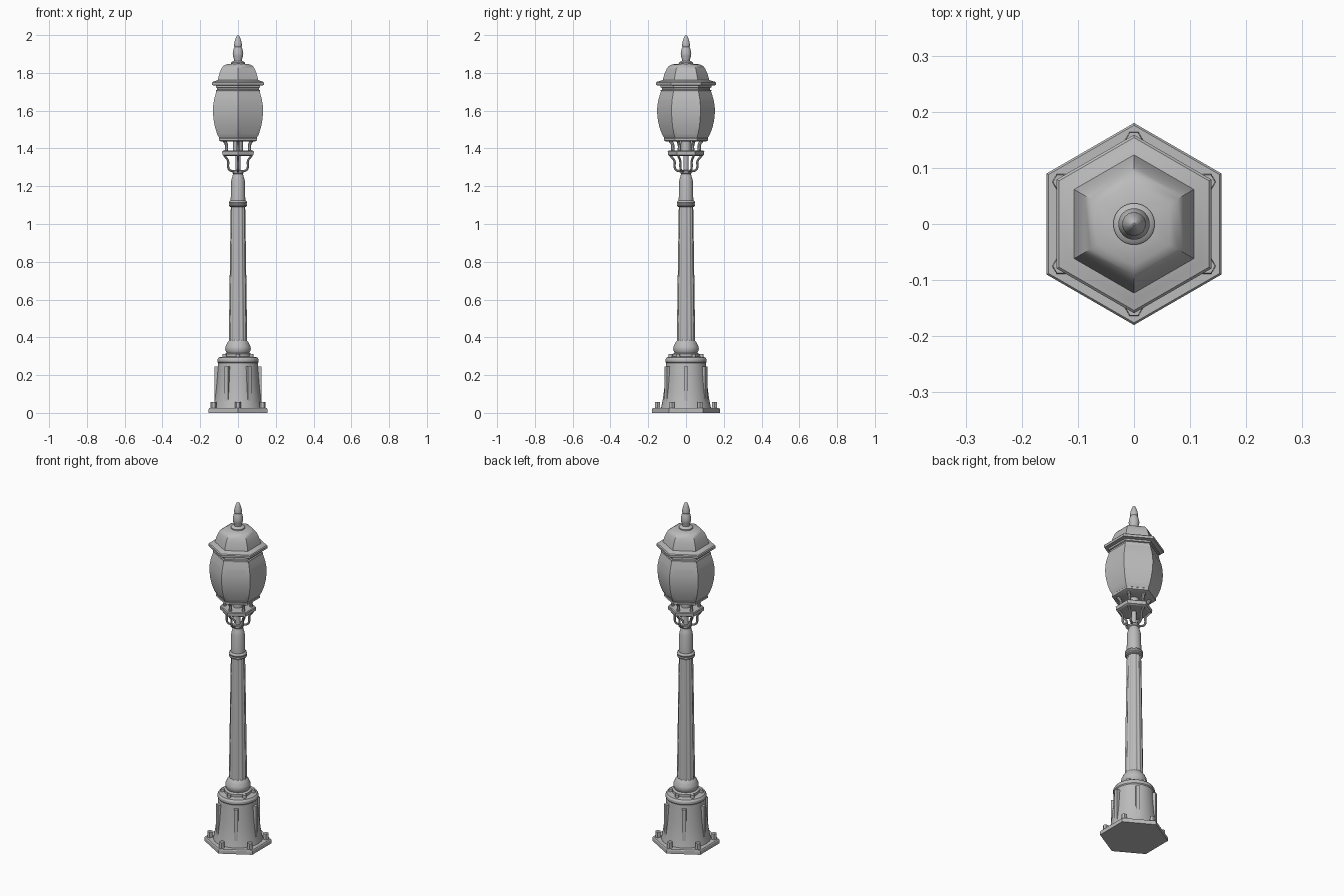
import bpy, bmesh, math
from mathutils import Vector, Matrix

cube = bpy.data.objects.get("Cube")
if cube:
    bpy.data.objects.remove(cube, do_unlink=True)

grey = bpy.data.materials.new("cast_metal_grey")
grey.use_nodes = True
COLOR = (0.5, 0.5, 0.5, 1)
grey.diffuse_color = COLOR
grey.node_tree.nodes["Principled BSDF"].inputs["Base Color"].default_value = COLOR

CORNERS = [math.radians(30 + 60 * k) for k in range(6)]   # hexagon corners
SIDES = [math.radians(60 * k) for k in range(6)]          # hexagon side centres


def smooth(ob, angle=32):
    bpy.ops.object.select_all(action='DESELECT')
    ob.select_set(True)
    bpy.context.view_layer.objects.active = ob
    bpy.ops.object.shade_smooth_by_angle(angle=math.radians(angle))


def finish(name, bm):
    me = bpy.data.meshes.new(name)
    bm.to_mesh(me)
    bm.free()
    ob = bpy.data.objects.new(name, me)
    bpy.context.collection.objects.link(ob)
    me.materials.append(grey)
    smooth(ob)
    return ob


def turned(name, profile, sides=40, flutes=0, depth=0.0):
    """Stack rings of (radius, z) into a closed solid; six sides give a hexagon."""
    bm = bmesh.new()
    rings = []
    for r, z in profile:
        ring = []
        for i in range(sides):
            a = math.radians(30) + 2 * math.pi * i / sides
            rr = r * (1 - depth * (0.5 - 0.5 * math.cos(flutes * a)))
            ring.append(bm.verts.new((rr * math.cos(a), rr * math.sin(a), z)))
        rings.append(ring)
    for lo, hi in zip(rings, rings[1:]):
        for i in range(sides):
            j = (i + 1) % sides
            bm.faces.new((lo[i], lo[j], hi[j], hi[i]))
    bm.faces.new(rings[0][::-1])
    bm.faces.new(rings[-1])
    return finish(name, bm)


def studs(name, radius, z0, z1, size, sides):
    """Ring of six short studs at the hexagon corners."""
    bm = bmesh.new()
    for a in CORNERS:
        m = (Matrix.Rotation(a, 4, 'Z')
             @ Matrix.Translation((radius, 0, (z0 + z1) / 2)))
        bmesh.ops.create_cone(bm, cap_ends=True, segments=sides, radius1=size,
                              radius2=size * 0.92, depth=z1 - z0, matrix=m)
    return finish(name, bm)


def bars(name, path, thickness):
    """Six bent round bars following (radius, z) points."""
    cu = bpy.data.curves.new(name, 'CURVE')
    cu.dimensions = '3D'
    cu.bevel_depth = thickness
    cu.bevel_resolution = 2
    cu.use_fill_caps = True
    for a in CORNERS:
        sp = cu.splines.new('NURBS')
        sp.points.add(len(path) - 1)
        for p, (r, z) in zip(sp.points, path):
            p.co = (r * math.cos(a), r * math.sin(a), z, 1)
        sp.order_u = 3
        sp.use_endpoint_u = True
        sp.resolution_u = 5
    ob = bpy.data.objects.new(name, cu)
    bpy.context.collection.objects.link(ob)
    cu.materials.append(grey)
    bpy.ops.object.select_all(action='DESELECT')
    ob.select_set(True)
    bpy.context.view_layer.objects.active = ob
    bpy.ops.object.convert(target='MESH')
    smooth(bpy.context.object)


# Foot plate with bolts
turned("foot_plate", [(0.18, 0), (0.18, 0.02), (0.176, 0.025)], 6)
studs("anchor_bolts", 0.15, 0.022, 0.058, 0.016, 6)

# Flared pedestal with a collar on top
turned("pedestal", [(0.133, 0.02), (0.13, 0.035), (0.122, 0.075), (0.115, 0.13),
                    (0.109, 0.2), (0.105, 0.265), (0.109, 0.27), (0.109, 0.283),
                    (0.102, 0.294), (0.07, 0.298)], 48)
studs("collar_studs", 0.082, 0.29, 0.312, 0.011, 12)

# Upright ribs round the pedestal
bm = bmesh.new()
for a in SIDES:
    m = (Matrix.Rotation(a, 4, 'Z') @ Matrix.Translation((0.108, 0, 0.135))
         @ Matrix.Diagonal((0.032, 0.022, 0.22, 1)))
    bmesh.ops.create_cube(bm, size=1, matrix=m)
finish("pedestal_ribs", bm)

# Post: moulded foot, fluted shaft and capped top
turned("post_foot", [(0.072, 0.295), (0.072, 0.312), (0.06, 0.317), (0.064, 0.325),
                     (0.068, 0.337), (0.066, 0.352), (0.06, 0.363), (0.058, 0.37),
                     (0.051, 0.378), (0.047, 0.385)])
turned("post_shaft", [(0.049, 0.375), (0.0455, 0.6), (0.042, 0.85), (0.038, 1.1)],
       96, flutes=12, depth=0.09)
turned("post_ring", [(0.039, 1.09), (0.046, 1.094), (0.048, 1.1), (0.045, 1.106),
                     (0.048, 1.113), (0.046, 1.12), (0.04, 1.125)])
turned("post_top", [(0.039, 1.12), (0.036, 1.23), (0.032, 1.245), (0.026, 1.265),
                    (0.029, 1.269), (0.029, 1.28), (0.024, 1.285)])

# Lantern cradle
turned("cradle_rod", [(0.013, 1.28), (0.013, 1.37)], 20)
bars("cradle_arms", [(0.024, 1.279), (0.05, 1.28), (0.062, 1.3), (0.058, 1.335),
                     (0.075, 1.352), (0.084, 1.365)], 0.006)
turned("cradle_plate", [(0.086, 1.36), (0.095, 1.365), (0.097, 1.384),
                        (0.093, 1.388)], 6)
turned("lamp_holder", [(0.026, 1.385), (0.026, 1.445)], 24)
bars("lantern_legs", [(0.072, 1.384), (0.068, 1.41), (0.074, 1.43), (0.09, 1.448)],
     0.009)

# Barrel shaped six-sided lantern
turned("lantern_bottom_rim", [(0.108, 1.438), (0.117, 1.442), (0.117, 1.453),
                              (0.112, 1.458)], 6)
BARREL = [(0.113, 1.452), (0.127, 1.475), (0.14, 1.51), (0.149, 1.55), (0.153, 1.59),
          (0.152, 1.625), (0.146, 1.66), (0.133, 1.7)]
turned("lantern_body", BARREL, 6)

# Thin curved panes between the lantern corners
bm = bmesh.new()
for a in SIDES:
    out = Vector((math.cos(a), math.sin(a), 0))
    across = Vector((-out.y, out.x, 0))
    rows = []
    for r, z in BARREL[1:-1]:
        mid = out * (r * math.cos(math.pi / 6) + 0.0008) + Vector((0, 0, z))
        rows.append([bm.verts.new(mid + across * s * r * 0.36) for s in (-1, 1)])
    for lo, hi in zip(rows, rows[1:]):
        bm.faces.new((lo[0], lo[1], hi[1], hi[0]))
finish("lantern_panes", bm)

# Neck bands and roof
turned("lantern_neck", [(0.133, 1.692), (0.134, 1.708), (0.127, 1.711),
                        (0.127, 1.72), (0.134, 1.723), (0.134, 1.738)], 6)
turned("roof_rim", [(0.14, 1.733), (0.158, 1.735), (0.159, 1.748), (0.154, 1.753),
                    (0.138, 1.757), (0.125, 1.762)], 6)
turned("roof", [(0.125, 1.755), (0.12, 1.775), (0.112, 1.8), (0.102, 1.822),
                (0.09, 1.837), (0.074, 1.845), (0.035, 1.849)], 6)

# Finial
turned("finial", [(0.037, 1.845), (0.037, 1.855), (0.032, 1.86), (0.02, 1.864),
                  (0.021, 1.872), (0.027, 1.89), (0.028, 1.902), (0.024, 1.925),
                  (0.019, 1.938), (0.021, 1.942), (0.021, 1.948), (0.019, 1.962),
                  (0.014, 1.98), (0.008, 1.994), (0.002, 2.0)], 32)
